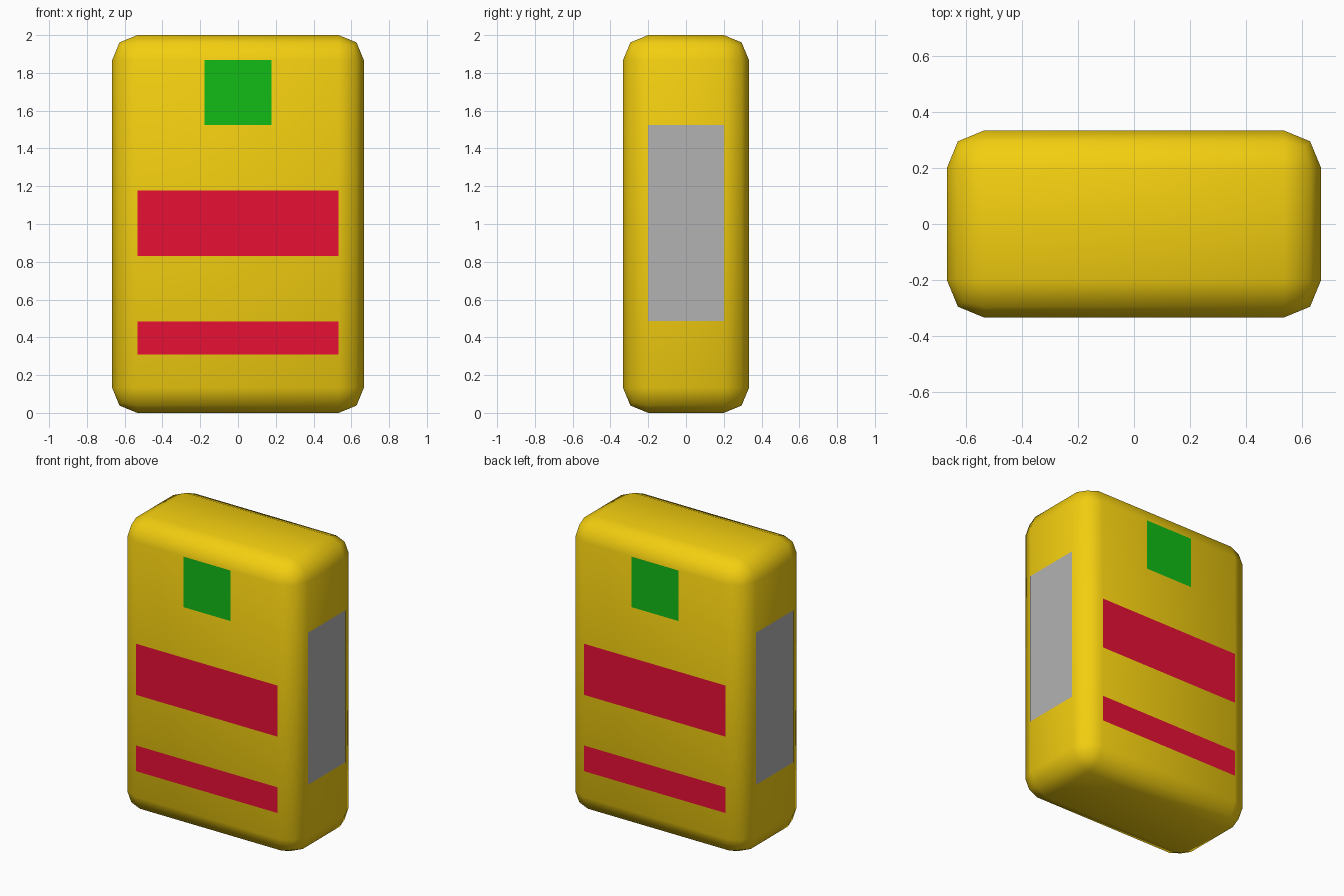
import bpy, bmesh
from math import pi
from mathutils import Matrix

if "Cube" in bpy.data.objects:
    bpy.data.objects.remove(bpy.data.objects["Cube"])


def material(name, rgb):
    m = bpy.data.materials.new(name)
    m.diffuse_color = (*rgb, 1)
    m.use_nodes = True
    m.node_tree.nodes["Principled BSDF"].inputs["Base Color"].default_value = m.diffuse_color
    return m


YELLOW = material("yellow", (0.90, 0.62, 0.005))
RED = material("red", (0.80, 0.005, 0.035))
GREEN = material("green", (0.006, 0.50, 0.008))
GREY = material("grey", (0.45, 0.45, 0.45))
BLACK = material("black", (0.004, 0.004, 0.004))

W, D, H = 1.333, 0.667, 2.0
PROUD = 0.002


def finish(name, bm, mats):
    mesh = bpy.data.meshes.new(name)
    bm.to_mesh(mesh)
    bm.free()
    for m in mats:
        mesh.materials.append(m)
    ob = bpy.data.objects.new(name, mesh)
    bpy.context.collection.objects.link(ob)
    return ob


def panel(name, half_width, z0, z1, depth, angle, mat, border=0):
    """Upright rectangle facing -y, turned about z; optional black frame."""
    bm = bmesh.new()
    y = -depth - PROUD
    corners = [(-half_width, z0), (half_width, z0), (half_width, z1), (-half_width, z1)]
    face = bm.faces.new([bm.verts.new((x, y, z)) for x, z in corners])
    face.normal_update()
    if border:
        ring = bmesh.ops.inset_region(bm, faces=[face], thickness=border)
        for f in ring["faces"]:
            f.material_index = 1
    bm.transform(Matrix.Rotation(angle, 4, 'Z'))
    return finish(name, bm, [mat, BLACK])


# Rounded body
bm = bmesh.new()
bmesh.ops.create_cube(bm, size=1)
bm.transform(Matrix.Translation((0, 0, H / 2)) @ Matrix.Diagonal((W, D, H, 1)))
bmesh.ops.bevel(bm, geom=bm.edges[:], offset=0.133, segments=2, profile=0.5, affect='EDGES')
for f in bm.faces:
    f.smooth = True
finish("body", bm, [YELLOW])

# Stripes and badge on front and back
for side, angle in (("front", 0), ("back", pi)):
    panel(side + "_wide_stripe", 0.533, 0.83, 1.178, D / 2, angle, RED)
    panel(side + "_narrow_stripe", 0.533, 0.31, 0.485, D / 2, angle, RED)
    panel(side + "_badge", 0.177, 1.523, 1.867, D / 2, angle, GREEN, 0.032)

# Framed windows on both sides
for side, angle in (("right", pi / 2), ("left", -pi / 2)):
    panel(side + "_window", 0.2, 0.487, 1.523, W / 2, angle, GREY, 0.032)
